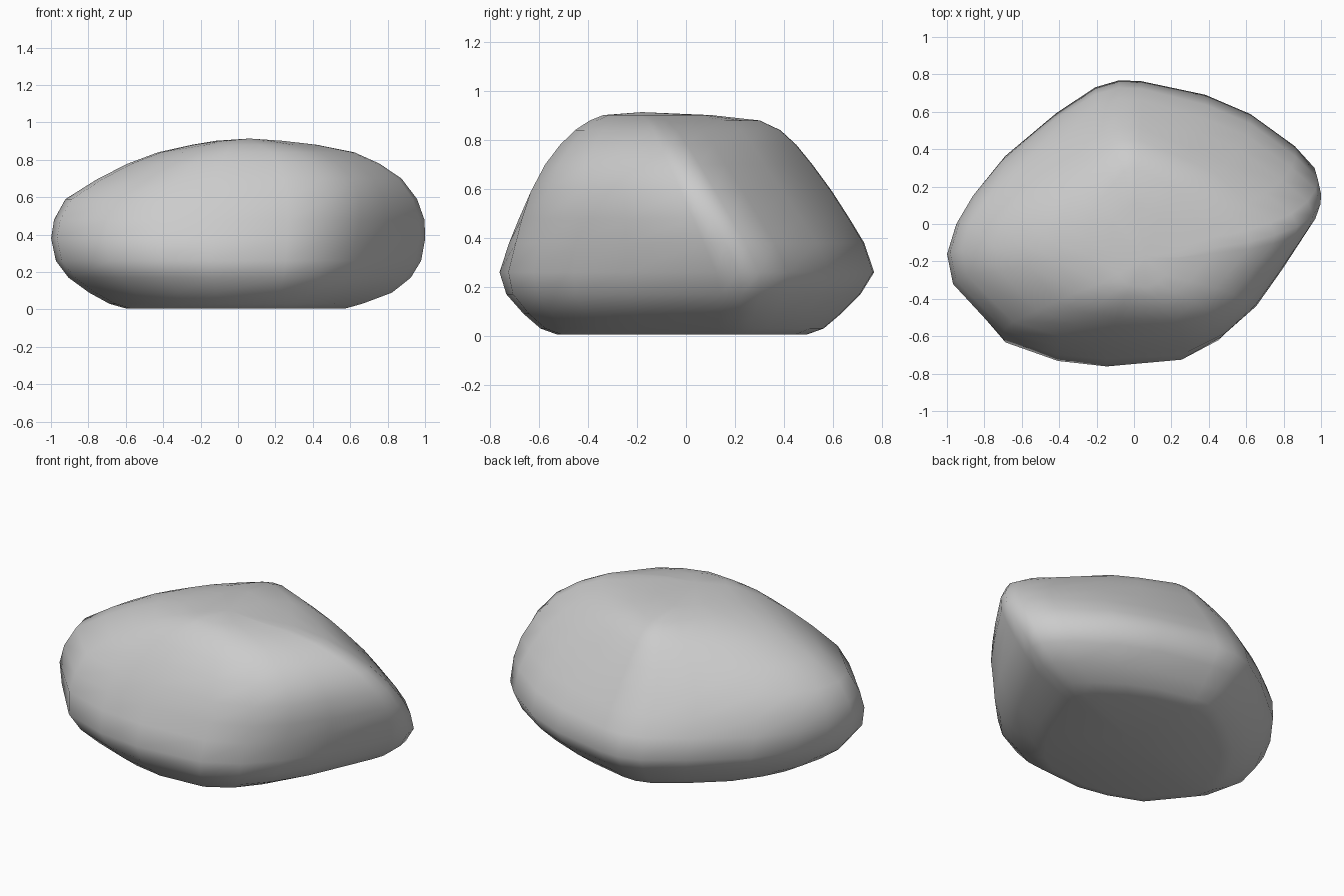
import bpy, bmesh

if "Cube" in bpy.data.objects:
    bpy.data.objects.remove(bpy.data.objects["Cube"])

# Plan outline of the boulder at its widest (x, y), counter-clockwise
OUTLINE = [(-1, -.17), (-.97, -.34), (-.71, -.64), (-.42, -.74), (-.15, -.765),
           (.26, -.725), (.46, -.62), (.62, -.46), (.77, -.25), (.97, .06),
           (1, .15), (.98, .24), (.86, .37), (.62, .56), (.38, .67), (.04, .765),
           (-.08, .77), (-.21, .73), (-.42, .59), (-.7, .36), (-.86, .16), (-.95, 0)]

# Height, then reach to left, right, front and back
LEVELS = [(.005, .60, .57, .53, .49), (.03, .69, .66, .60, .56),
          (.09, .80, .82, .67, .63), (.17, .91, .92, .74, .71),
          (.26, .975, .975, .765, .765), (.38, 1.0, 1.0, .725, .725),
          (.48, .985, 1.0, .685, .665), (.59, .925, .965, .635, .595),
          (.70, .75, .885, .565, .515), (.78, .59, .765, .505, .45),
          (.84, .43, .63, .445, .385), (.88, .25, .43, .385, .30),
          (.902, .12, .24, .33, .10)]

bm = bmesh.new()
rings = []
for z, left, right, front, back in LEVELS:
    ring = []
    up = min(1, max(0, (z - .3) / .4))
    low = min(1, max(0, (.3 - z) / .15))
    for x, y in OUTLINE:
        px = x * (right if x > 0 else left)
        py = y / .767 * (back if y > 0 else front)
        # corner weighting: front right stays steep, the others slope away
        diag = min(1, 2.5 * abs(x * y) / (x * x + y * y)) ** 2
        if y < 0:
            k = 1 + diag * ((.12 * up + .02 * low) if x > 0 else (-.02 * up - .03 * low))
        else:
            k = 1 + diag * ((.03 - .12 * up) if x > 0 else (.01 - .03 * up))
        px, py = px * k, py * k
        # ridge on the right end leans forward as it rises
        if x > 0:
            lean = .42 * x * x * (.42 - max(z, .2)) * (1 - (y / .77) ** 2)
            py += lean if y > 0 or lean < 0 else 0
        ring.append(bm.verts.new((px, py, z)))
    rings.append(ring)

# Side bands
n = len(OUTLINE)
for a, b in zip(rings, rings[1:]):
    for i in range(n):
        j = (i + 1) % n
        bm.faces.new((a[i], a[j], b[j], b[i]))

# Underside and crown
for ring, centre in ((rings[0], (0, 0, .015)), (rings[-1], (.06, -.18, .914))):
    c = bm.verts.new(centre)
    for i in range(n):
        bm.faces.new((ring[i], ring[(i + 1) % n], c))
bmesh.ops.recalc_face_normals(bm, faces=bm.faces[:])

mesh = bpy.data.meshes.new("boulder")
bm.to_mesh(mesh)
bm.free()
boulder = bpy.data.objects.new("boulder", mesh)
bpy.context.collection.objects.link(boulder)
mesh.shade_smooth()
